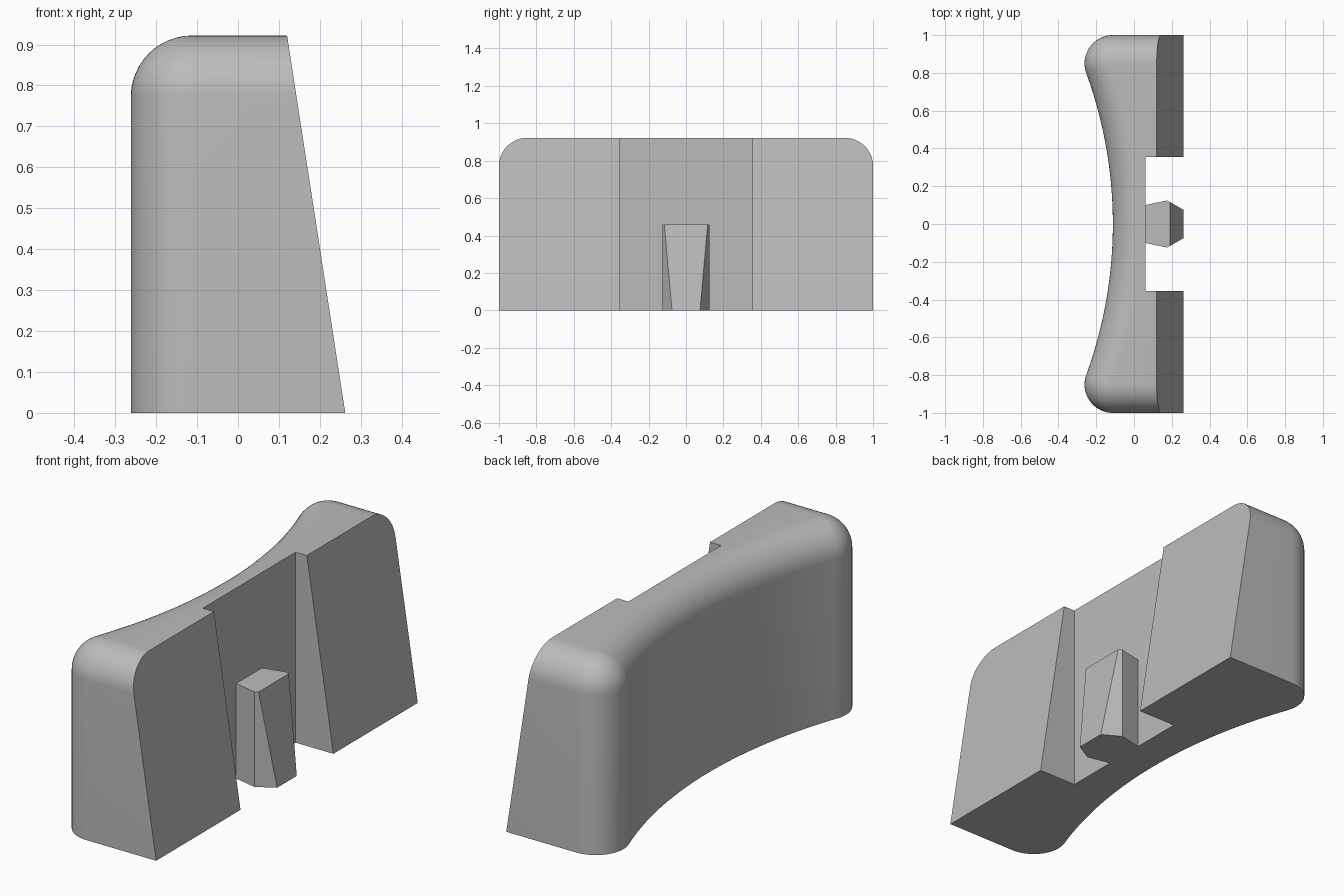
import bpy, bmesh
from math import sin, cos, pi, atan2, radians

cube = bpy.data.objects.get("Cube")
if cube:
    bpy.data.objects.remove(cube, do_unlink=True)

HEIGHT = 0.922
R = 0.15               # corner and top edge radius
CX, CY = -0.112, 0.85  # corner centre
ARC = (CY**2 - R**2) / (2 * R)  # concave radius tangent to both corners
SWEEP = atan2(CY, ARC)

grey = bpy.data.materials.new("plain grey")
grey.use_nodes = True
colour = (0.5, 0.5, 0.5, 1)
grey.diffuse_color = colour
grey.node_tree.nodes["Principled BSDF"].inputs["Base Color"].default_value = colour


def slope_x(z):
    """Depth of the slanted face at a height."""
    return 0.262 - 0.142 * z / HEIGHT


def mirrored(half):
    """Close an outline from its +y half."""
    return half + [(x, -y) for x, y in reversed(half)]


def body_outline(inset, z):
    r = R - inset
    half = [(0.06, 0.355), (slope_x(z), 0.355), (slope_x(z), 1 - inset)]
    # rounded corner
    for i in range(17):
        a = pi / 2 + (pi / 2 + SWEEP) * i / 16
        half.append((CX + r * cos(a), CY + r * sin(a)))
    # concave face
    for i in range(1, 24):
        a = SWEEP * (1 - i / 23.5)
        half.append((CX - ARC + (ARC + inset) * cos(a), (ARC + inset) * sin(a)))
    return mirrored(half)


def rib_outline(z):
    return mirrored([(0.06, 0.1), (0.175, 0.125), (slope_x(z), 0.075 + 0.575 * (0.262 - slope_x(z)))])


def loft(name, layers):
    """Skin a stack of (outline, z) layers and cap both ends."""
    bm = bmesh.new()
    rings = [[bm.verts.new((x, y, z)) for x, y in outline] for outline, z in layers]
    n = len(rings[0])
    for low, high in zip(rings, rings[1:]):
        for i in range(n):
            j = (i + 1) % n
            bm.faces.new((low[i], low[j], high[j], high[i]))
    bm.faces.new(rings[0][::-1])
    bm.faces.new(rings[-1])
    bmesh.ops.remove_doubles(bm, verts=bm.verts, dist=1e-5)
    bmesh.ops.recalc_face_normals(bm, faces=bm.faces)
    mesh = bpy.data.meshes.new(name)
    bm.to_mesh(mesh)
    bm.free()
    mesh.materials.append(grey)
    obj = bpy.data.objects.new(name, mesh)
    bpy.context.collection.objects.link(obj)
    bpy.ops.object.select_all(action='DESELECT')
    obj.select_set(True)
    bpy.context.view_layer.objects.active = obj
    bpy.ops.object.shade_smooth_by_angle(angle=radians(30))
    return obj


# Block with a concave face, rounded top edge and notched slanted back
layers = [(body_outline(0, 0), 0)]
for i in range(13):
    t = pi / 2 * i / 12
    z = HEIGHT - R + R * sin(t)
    layers.append((body_outline(R * (1 - cos(t)), z), z))
loft("body", layers)

# Small tapered rib standing in the notch
loft("notch_rib", [(rib_outline(z), z) for z in (0, 0.46)])
